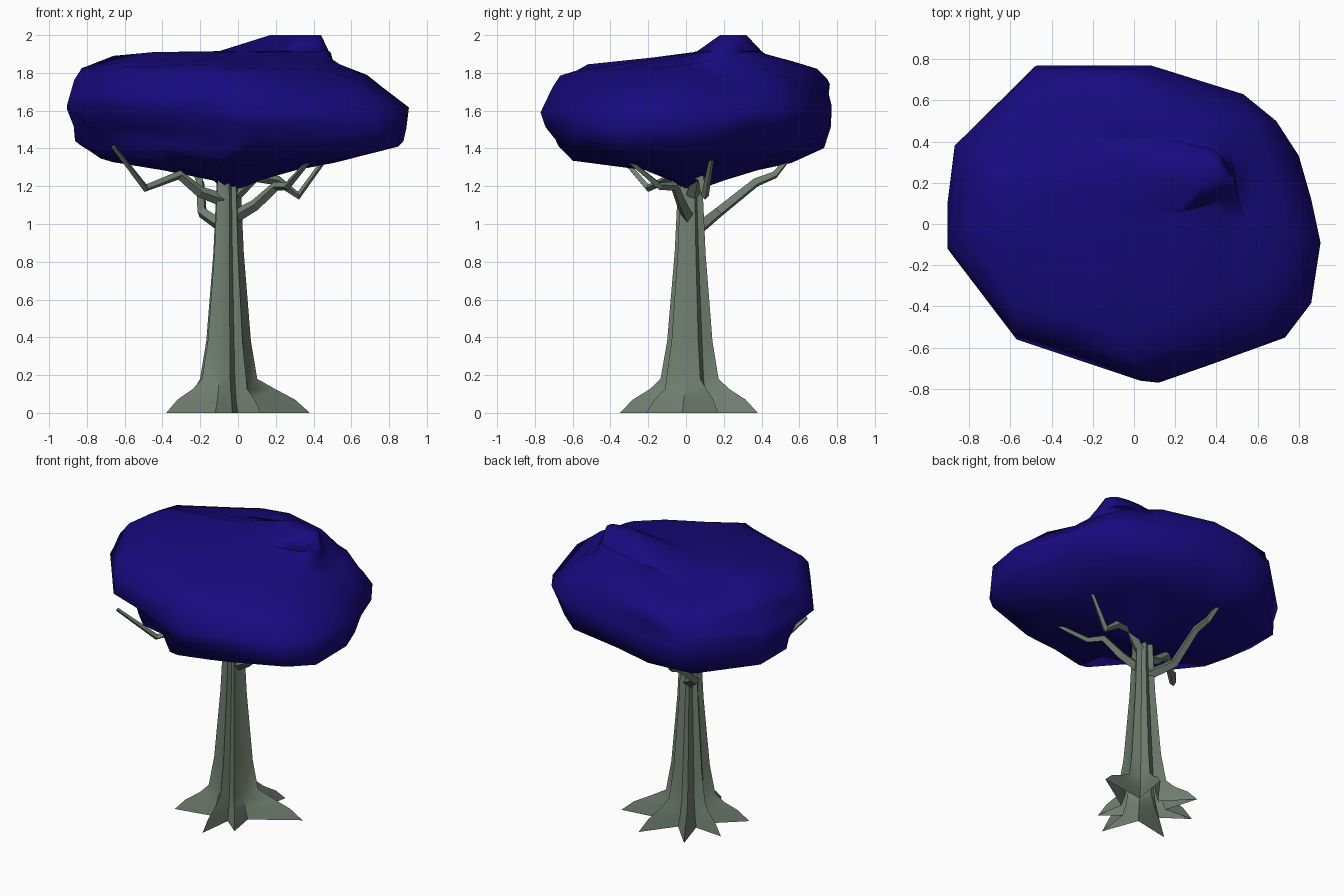
import bpy, bmesh, math, random
from mathutils import Vector

if "Cube" in bpy.data.objects:
    bpy.data.objects.remove(bpy.data.objects["Cube"])

random.seed(4)


def material(name, rgb):
    m = bpy.data.materials.new(name)
    m.diffuse_color = (*rgb, 1)
    m.use_nodes = True
    m.node_tree.nodes["Principled BSDF"].inputs["Base Color"].default_value = m.diffuse_color
    return m


bark = material("bark", (0.16, 0.21, 0.16))
leaf = material("leaf", (0.009, 0.003, 0.21))


def loft(name, rings, mat, angle, bottom=True):
    """Skin a stack of equal-length point rings and cap the ends."""
    bm = bmesh.new()
    vs = [[bm.verts.new(p) for p in r] for r in rings]
    n = len(vs[0])
    for a, b in zip(vs, vs[1:]):
        for i in range(n):
            j = (i + 1) % n
            bm.faces.new((a[i], a[j], b[j], b[i]))
    bm.faces.new(vs[-1])
    if bottom:
        bm.faces.new(vs[0][::-1])
    bmesh.ops.triangulate(bm, faces=bm.faces[:])
    bmesh.ops.recalc_face_normals(bm, faces=bm.faces[:])
    me = bpy.data.meshes.new(name)
    bm.to_mesh(me)
    bm.free()
    ob = bpy.data.objects.new(name, me)
    bpy.context.collection.objects.link(ob)
    me.materials.append(mat)
    bpy.ops.object.select_all(action='DESELECT')
    ob.select_set(True)
    bpy.context.view_layer.objects.active = ob
    bpy.ops.object.shade_smooth_by_angle(angle=math.radians(angle))
    return ob


# Canopy: one plan outline fitted into a changing box at each height
outline = [(.905, -.09), (.86, .12), (.80, .33), (.69, .50), (.53, .63), (.08, .77),
           (-.20, .77), (-.47, .77), (-.87, .38), (-.905, .10), (-.905, -.12),
           (-.57, -.56), (-.27, -.66), (.03, -.76), (.12, -.77), (.40, -.67),
           (.73, -.54), (.85, -.38)]
# z, x min, x max, y min, y max
levels = [(1.19, -.08, .02, -.01, .09), (1.23, -.13, .11, -.08, .20),
          (1.285, -.40, .28, -.20, .38), (1.335, -.74, .48, -.58, .55),
          (1.42, -.88, .81, -.66, .73), (1.52, -.89, .83, -.72, .755),
          (1.61, -.905, .905, -.77, .77), (1.71, -.88, .77, -.71, .75),
          (1.77, -.86, .67, -.66, .75), (1.83, -.83, .54, -.54, .70),
          (1.87, -.77, .51, -.18, .58), (1.91, -.66, .49, .04, .42),
          (1.915, -.10, .48, .06, .40), (2.0, .17, .44, .18, .32)]
rings = []
for k, (z, x0, x1, y0, y1) in enumerate(levels):
    ring = []
    for x, y in outline:
        s, dz = 1, 0
        if 2 < k < 11:
            dz = random.uniform(-.02, .02)
            if k != 6:
                s = random.uniform(.97, 1.02)
        front_right = max(0, x - y - .6) / .65
        back_left = max(0, y - x - .6) / .65
        if 2 <= k <= 5:      # full underside front right, hollow front left
            s *= 1 + .13 * min(1, front_right) - (.13 if x < -.2 and y < 0 else 0)
        if 7 <= k <= 11:     # shoulder droops back left
            dz -= .07 * min(1, back_left)
        ring.append(((x0 + x1) / 2 + x / .905 * (x1 - x0) / 2 * s,
                     (y0 + y1) / 2 + y / .77 * (y1 - y0) / 2 * s, z + dz))
    rings.append(ring)
loft("canopy", rings, leaf, 80)

# Trunk: fluted column whose ridges flare into seven roots, open underneath
c = Vector((-.05, .025))
tips = [Vector(t) for t in [(.38, .17), (.10, .38), (-.23, .35), (-.365, .135),
                            (-.38, -.155), (-.03, -.35), (.12, -.21)]]
# z, share of the way to root tip (None above the roots), ridge radius, valley radius
sections = [(0, 1, 0, .145), (.07, .82, 0, .12), (.125, .58, 0, .11),
            (.18, None, .160, .10), (.38, None, .125, .088), (.85, None, .085, .06),
            (1.24, None, .066, .044)]
rings = []
for z, share, ridge, valley in sections:
    ring = []
    for i, t in enumerate(tips):
        d, e = (t - c), (tips[(i + 1) % len(tips)] - c)
        p = c + (d * share if share else d.normalized() * ridge)
        q = c + (d.normalized() + e.normalized()).normalized() * valley
        ring += [(p.x, p.y, z), (q.x, q.y, z)]
    rings.append(ring)
loft("trunk", rings, bark, 40, bottom=False)

# Branches: crooked tapering four-sided limbs
paths = {
    "left_branch": [(-.06, .02, 1.12), (-.20, -.02, 1.17), (-.31, -.05, 1.26),
                    (-.49, -.20, 1.19), (-.66, -.39, 1.41)],
    "back_branch": [(-.06, .06, .97), (-.19, .17, 1.06), (-.20, .37, 1.22),
                    (-.22, .47, 1.26), (-.26, .57, 1.38)],
    "front_branch": [(-.05, .02, 1.02), (.09, -.02, 1.10), (.20, -.06, 1.20),
                     (.26, -.14, 1.20), (.39, -.32, 1.35)],
    "right_branch": [(-.04, .03, 1.13), (.09, .06, 1.25), (.21, .09, 1.23),
                     (.32, .10, 1.15), (.48, .14, 1.37)],
}
for name, pts in paths.items():
    cu = bpy.data.curves.new(name, 'CURVE')
    cu.dimensions = '3D'
    cu.bevel_depth = .03
    cu.bevel_resolution = 0
    cu.use_fill_caps = True
    sp = cu.splines.new('POLY')
    sp.use_smooth = False
    sp.points.add(len(pts) - 1)
    for p, co, r in zip(sp.points, pts, (1.2, 1, .85, .7, .4)):
        p.co = (*co, 1)
        p.radius = r
    cu.materials.append(bark)
    bpy.context.collection.objects.link(bpy.data.objects.new(name, cu))
